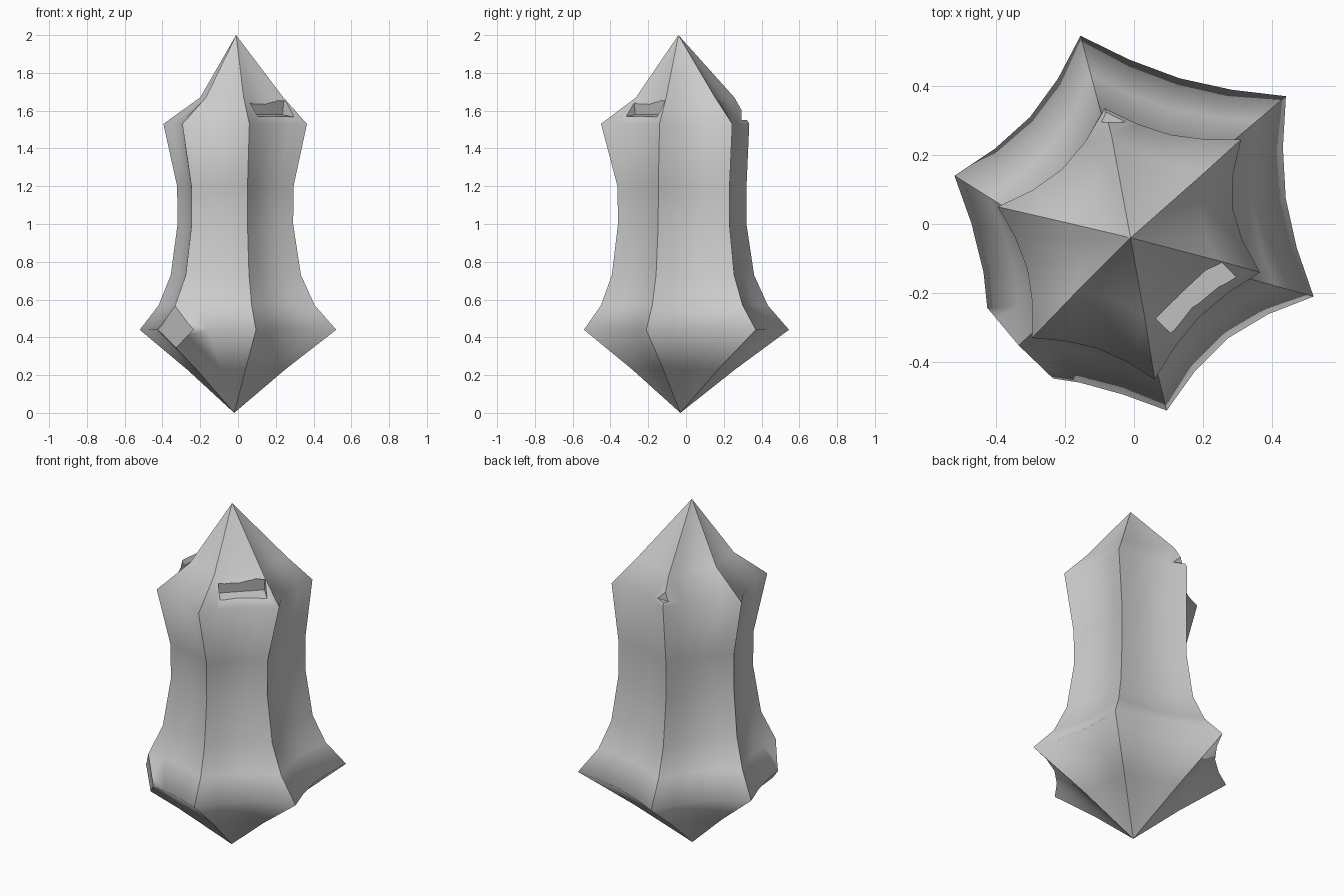
import bpy, bmesh, math
from mathutils import Vector

if "Cube" in bpy.data.objects:
    bpy.data.objects.remove(bpy.data.objects["Cube"])

stone = bpy.data.materials.new("pale_grey_stone")
stone.use_nodes = True
stone.diffuse_color = (0.6, 0.6, 0.6, 1)
stone.node_tree.nodes["Principled BSDF"].inputs["Base Color"].default_value = (0.6, 0.6, 0.6, 1)

# Outlines: x and y of each corner, then how hollow the side after it is
POINT = [(.21, .154, .07), (-.065, .256, .09), (-.2, .005, .08),
         (-.17, -.2, .08), (.03, -.265, .07), (.24, -.105, .1)]
SHOULDER = [(.31, .245, .08), (-.085, .335, .11), (-.395, .05, .095),
            (-.295, -.33, .085), (.06, -.45, .08), (.365, -.14, .135)]
WAIST = [(.275, .23, .08), (-.095, .32, .09), (-.32, .015, .08),
         (-.245, -.27, .08), (.05, -.36, .09), (.292, -.147, .1)]
SKIRT = [(.44, .37, .06), (-.155, .545, .09), (-.52, .14, .06),
         (-.42, -.43, .05), (.095, -.54, .105), (.52, -.21, .07)]
FOOT = [(.21, .17, .06), (-.09, .26, .08), (-.27, .055, .06),
        (-.22, -.23, .05), (.04, -.285, .09), (.25, -.12, .07)]
TOP, BOTTOM = (-.01, -.04, 2), (-.02, -.03, 0)

# Rings from the foot up: height, two outlines and the blend between them
RINGS = [(.23, FOOT, FOOT, 0), (.44, SKIRT, SKIRT, 0), (.57, WAIST, SKIRT, .5),
         (.73, WAIST, SKIRT, .18), (1.0, WAIST, WAIST, 0),
         (1.2, WAIST, SHOULDER, .03), (1.53, SHOULDER, SHOULDER, 0),
         (1.67, POINT, POINT, 0)]


def outline(z, first, second, blend):
    """Six-cornered outline with hollow sides, four points per side."""
    corners = [Vector(p).lerp(Vector(q), blend) for p, q in zip(first, second)]
    points = []
    for a, b in zip(corners, corners[1:] + corners[:1]):
        inward = Vector((a.y - b.y, b.x - a.x)) * a.z
        for f in (0, .25, .5, .75):
            points.append((*(a.xy.lerp(b.xy, f) + inward * math.sin(math.pi * f)), z))
    return points


# Crystal body: rings joined by quads, closed by a point at each end
bm = bmesh.new()
rings = [[bm.verts.new(p) for p in outline(*r)] for r in RINGS]
count = len(rings[0])
tip, foot = bm.verts.new(TOP), bm.verts.new(BOTTOM)
for i in range(count):
    j = (i + 1) % count
    for low, high in zip(rings, rings[1:]):
        bm.faces.new((low[i], low[j], high[j], high[i]))
    bm.faces.new((rings[-1][i], rings[-1][j], tip))
    bm.faces.new((rings[0][j], rings[0][i], foot))
for f in bm.faces:
    f.smooth = True

# Sharp ridges run from end to end through the corners
for i in range(0, count, 4):
    line = [foot] + [r[i] for r in rings] + [tip]
    for a, b in zip(line, line[1:]):
        bm.edges.get((a, b)).smooth = False

# Broken skirt corner: sliced off and closed with a flat face
cut = bmesh.ops.bisect_plane(bm, geom=bm.verts[:] + bm.edges[:] + bm.faces[:],
                             plane_co=(-.325, -.35, .44), plane_no=(-.73, -.68, -.06),
                             clear_outer=True)["geom_cut"]
rim = [e for e in cut if isinstance(e, bmesh.types.BMEdge)]
for f in bmesh.ops.holes_fill(bm, edges=rim)["faces"]:
    f.smooth = False
bmesh.ops.recalc_face_normals(bm, faces=bm.faces)

mesh = bpy.data.meshes.new("crystal")
bm.to_mesh(mesh)
bm.free()
mesh.materials.append(stone)
crystal = bpy.data.objects.new("crystal", mesh)
bpy.context.collection.objects.link(crystal)


def notch(name, location, size, tilt, turn):
    """Break a small ledge out of the crystal with a hidden box."""
    bpy.ops.mesh.primitive_cube_add(size=1, location=location,
                                    rotation=(0, math.radians(tilt), math.radians(turn)))
    cutter = bpy.context.object
    cutter.name = name + "_cutter"
    cutter.scale = size
    cutter.data.materials.append(stone)
    cutter.hide_render = True
    cutter.hide_viewport = True
    cutter.display_type = 'WIRE'
    mod = crystal.modifiers.new(name, 'BOOLEAN')
    mod.operation = 'DIFFERENCE'
    mod.solver = 'EXACT'
    mod.object = cutter


# Ledges broken out of the upper faces
notch("front_notch", (.23, -.265, 1.6), (.23, .25, .075), 8, -45.5)
notch("back_notch", (-.04, .375, 1.59), (.16, .24, .08), 0, 90)
